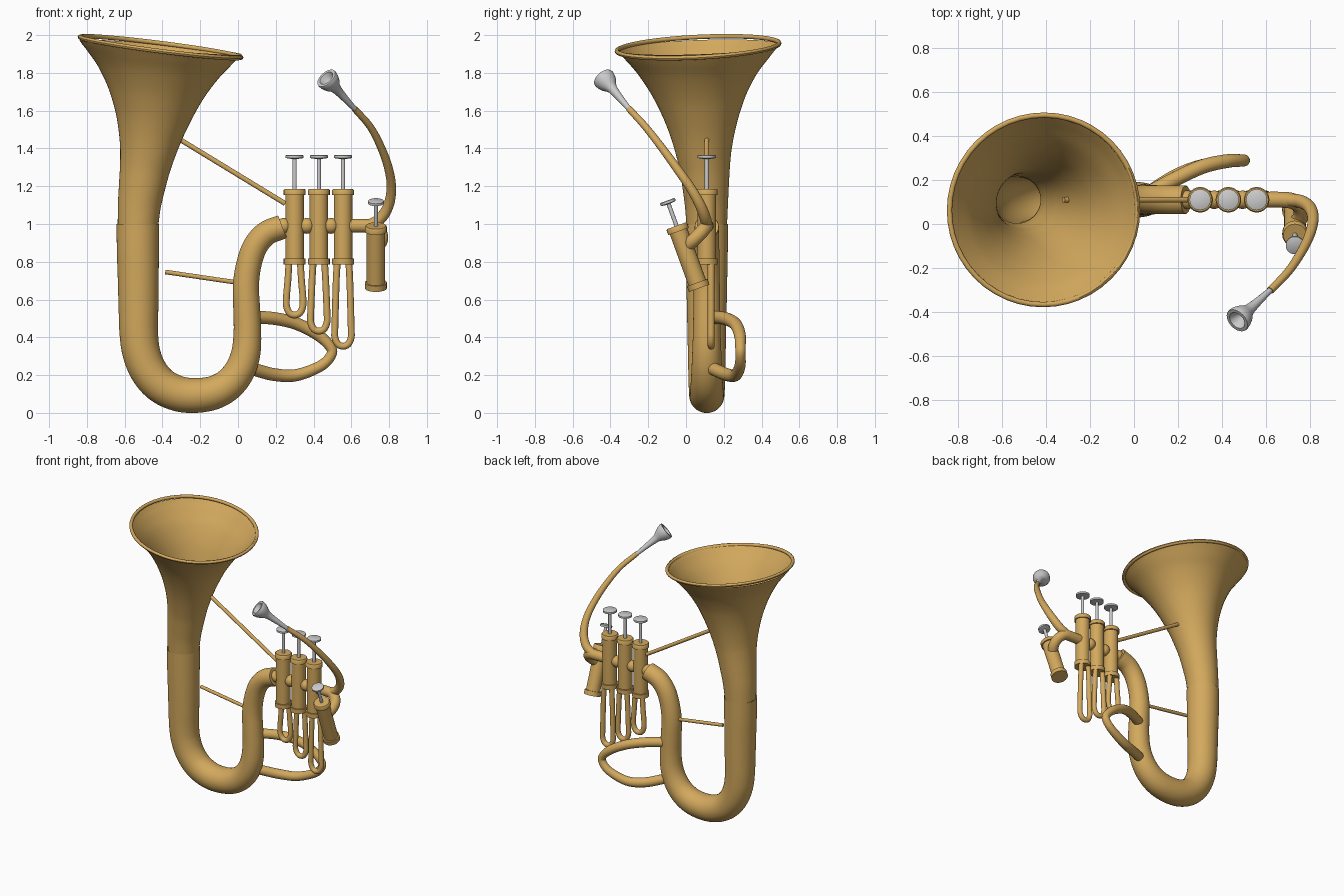
import bpy, bmesh, math
from mathutils import Vector

if "Cube" in bpy.data.objects:
    bpy.data.objects.remove(bpy.data.objects["Cube"])


def material(name, rgb):
    m = bpy.data.materials.new(name)
    m.diffuse_color = (*rgb, 1)
    m.use_nodes = True
    m.node_tree.nodes["Principled BSDF"].inputs["Base Color"].default_value = m.diffuse_color
    return m


BRASS = material("brass", (0.65, 0.395, 0.11))
SILVER = material("silver", (0.60, 0.60, 0.61))


def skin(name, rings, mat, caps):
    """Join rings given as (centre, axis u, axis v, radius) into a round surface."""
    bm = bmesh.new()
    loops = []
    n = 48 if max(r[3] for r in rings) > 0.09 else 24
    for c, u, v, r in rings:
        if r == 0:
            loops.append([bm.verts.new(c)] * n)
            continue
        loops.append([bm.verts.new(c + r * (u * math.cos(a) + v * math.sin(a)))
                      for a in (2 * math.pi * i / n for i in range(n))])
    for a, b in zip(loops, loops[1:]):
        for i in range(n):
            j = (i + 1) % n
            quad = list(dict.fromkeys((a[i], a[j], b[j], b[i])))
            bm.faces.new(quad)
    if caps:
        for loop in (loops[0][::-1], loops[-1]):
            if loop[0] != loop[1]:
                bm.faces.new(loop)
    mesh = bpy.data.meshes.new(name)
    bm.to_mesh(mesh)
    bm.free()
    mesh.materials.append(mat)
    ob = bpy.data.objects.new(name, mesh)
    bpy.context.collection.objects.link(ob)
    bpy.ops.object.select_all(action='DESELECT')
    ob.select_set(True)
    bpy.context.view_layer.objects.active = ob
    bpy.ops.object.shade_smooth_by_angle(angle=math.radians(40))
    return ob


def tube(name, points, mat=BRASS, caps=True, steps=6):
    """Sweep a circle along a smooth path of (x, y, z, radius)."""
    p = [Vector(q) for q in points]
    p = [2 * p[0] - p[1]] + p + [2 * p[-1] - p[-2]]
    path = []
    for a, b, c, d in zip(p, p[1:], p[2:], p[3:]):
        for s in range(steps):
            t = s / steps
            path.append(0.5 * (2 * b + (c - a) * t + (2 * a - 5 * b + 4 * c - d) * t * t
                               + (3 * b - a - 3 * c + d) * t ** 3))
    path.append(p[-2])
    pos = [q.xyz for q in path]
    rings, u = [], None
    for i, q in enumerate(path):
        tan = (pos[min(i + 1, len(pos) - 1)] - pos[max(i - 1, 0)]).normalized()
        u = tan.orthogonal() if u is None else u - tan * u.dot(tan)
        u.normalize()
        rings.append((pos[i], u.copy(), tan.cross(u), q.w))
    return skin(name, rings, mat, caps)


def lathe(name, start, axis, profile, mat=BRASS, caps=True):
    """Turn a profile of (distance, radius) around a straight axis."""
    start, axis = Vector(start), Vector(axis).normalized()
    u = axis.orthogonal().normalized()
    v = axis.cross(u)
    return skin(name, [(start + axis * d, u, v, r) for d, r in profile], mat, caps)


def valve(name, base, axis, length, stem, button):
    """Valve casing with end caps, piston stem and finger button."""
    lathe(name + "_casing", base, axis,
          [(0, .058), (.032, .058), (.032, .049), (length - .032, .049),
           (length - .032, .058), (length - .006, .058), (length, .053)])
    top = Vector(base) + Vector(axis).normalized() * length
    lathe(name + "_stem", top, axis, [(-.01, .011), (stem, .011)], SILVER)
    lathe(name + "_button", top, axis,
          [(stem - .008, .02), (stem - .004, button), (stem + .009, button),
           (stem + .012, button - .005)], SILVER)


Y = 0.11  # plane of the main body

# Flared bell and its rolled rim
tube("bell", [(-.53, Y, .99, .107), (-.522, .108, 1.1, .114), (-.508, .104, 1.2, .123),
              (-.492, .099, 1.3, .134), (-.475, .092, 1.4, .152), (-.46, .086, 1.5, .178),
              (-.446, .08, 1.6, .213), (-.434, .074, 1.7, .258), (-.423, .069, 1.8, .319),
              (-.415, .066, 1.88, .384), (-.41, .064, 1.936, .432)], caps=False)
lathe("bell_rim", (-.41, .064, 1.936), (.127, -.05, 1),
      [(.012 * math.sin(a), .43 + .012 * math.cos(a))
       for a in (math.pi * i / 6 for i in range(13))], caps=False)

# Main bow: down from the bell, round the bottom and up to the valves
bow = [(-.53, 1.0, .113), (-.53, .85, .111), (-.528, .7, .108), (-.527, .55, .105),
       (-.525, .42, .102), (-.512, .32, .1), (-.475, .225, .098), (-.41, .148, .096),
       (-.32, .103, .094), (-.225, .092, .092), (-.125, .108, .089), (-.045, .155, .085),
       (.012, .23, .081), (.042, .32, .077), (.05, .43, .073), (.046, .55, .071),
       (.042, .67, .069), (.056, .78, .067), (.09, .88, .066), (.15, .95, .065),
       (.235, .985, .064)]
tube("main_bow", [(x, Y, z, r) for x, z, r in bow], caps=False)
lathe("bow_end", (.235, Y, .985), (.92, 0, .38), [(-.002, .063), (0, .063)])

# Three upright valves, each with a longer slide than the last
for i, (x, low) in enumerate(((.30, .5), (.428, .415), (.556, .335))):
    valve(f"valve_{i + 1}", (x, Y, .785), (0, 0, 1), .4, .168, .048)
    half = [(.03, .80), (.036, .70), (.043, low + .12), (.043, low + .065), (.027, low + .029)]
    path = [(-a, z) for a, z in half] + [(0, low + .018)] + half[::-1]
    tube(f"valve_slide_{i + 1}", [(x + a, .133, z, .018) for a, z in path])

# Rounded joints between the valves
for i, x in enumerate((.242, .364, .492)):
    lathe(f"valve_joint_{i + 1}", (x, Y, .99), (1, 0, 0),
          [(-.042 * math.cos(math.pi * k / 10), .042 * math.sin(math.pi * k / 10) if 0 < k < 10 else 0)
           for k in range(11)])

# Tilted fourth valve and the crook feeding it
valve("side_valve", (.73, .07, .66), (0, -.12, .33), .352, .13, .042)
tube("side_crook", [(.59, Y, .99, .036), (.66, Y, .99, .036), (.715, .105, .985, .036),
                    (.752, .08, .955, .036), (.758, .04, .915, .036), (.735, .0, .88, .036)])

# Mouth pipe and mouthpiece
tube("mouth_pipe", [(.617, -.302, 1.61, .017), (.70, -.215, 1.515, .019),
                    (.76, -.125, 1.40, .021), (.798, -.045, 1.29, .023),
                    (.812, .025, 1.19, .025), (.797, .075, 1.10, .028),
                    (.755, .102, 1.03, .03), (.69, Y, .99, .03)])
lathe("mouthpiece", (.623, -.296, 1.603), (-.165, -.15, .18),
      [(0, .013), (.06, .016), (.13, .021), (.175, .026), (.195, .033), (.215, .046),
       (.24, .056), (.262, .06), (.27, .058), (.27, .042), (.25, .034), (.225, .018),
       (.215, 0)], SILVER, caps=False)

# Tuning loop behind the bow
tube("tuning_loop", [(.07, .14, .507, .034), (.19, .205, .5, .034), (.31, .26, .472, .033),
                     (.42, .285, .415, .031), (.485, .288, .355, .028), (.495, .288, .31, .027),
                     (.44, .286, .25, .029), (.31, .262, .2, .032), (.19, .215, .203, .034),
                     (.07, .14, .235, .034)])

# Straight braces
tube("upper_brace", [(-.32, Y, 1.455, .013), (.25, Y, 1.108, .013)], steps=1)
tube("lower_brace", [(-.385, Y, .746, .012), (.03, Y, .685, .012)], steps=1)
